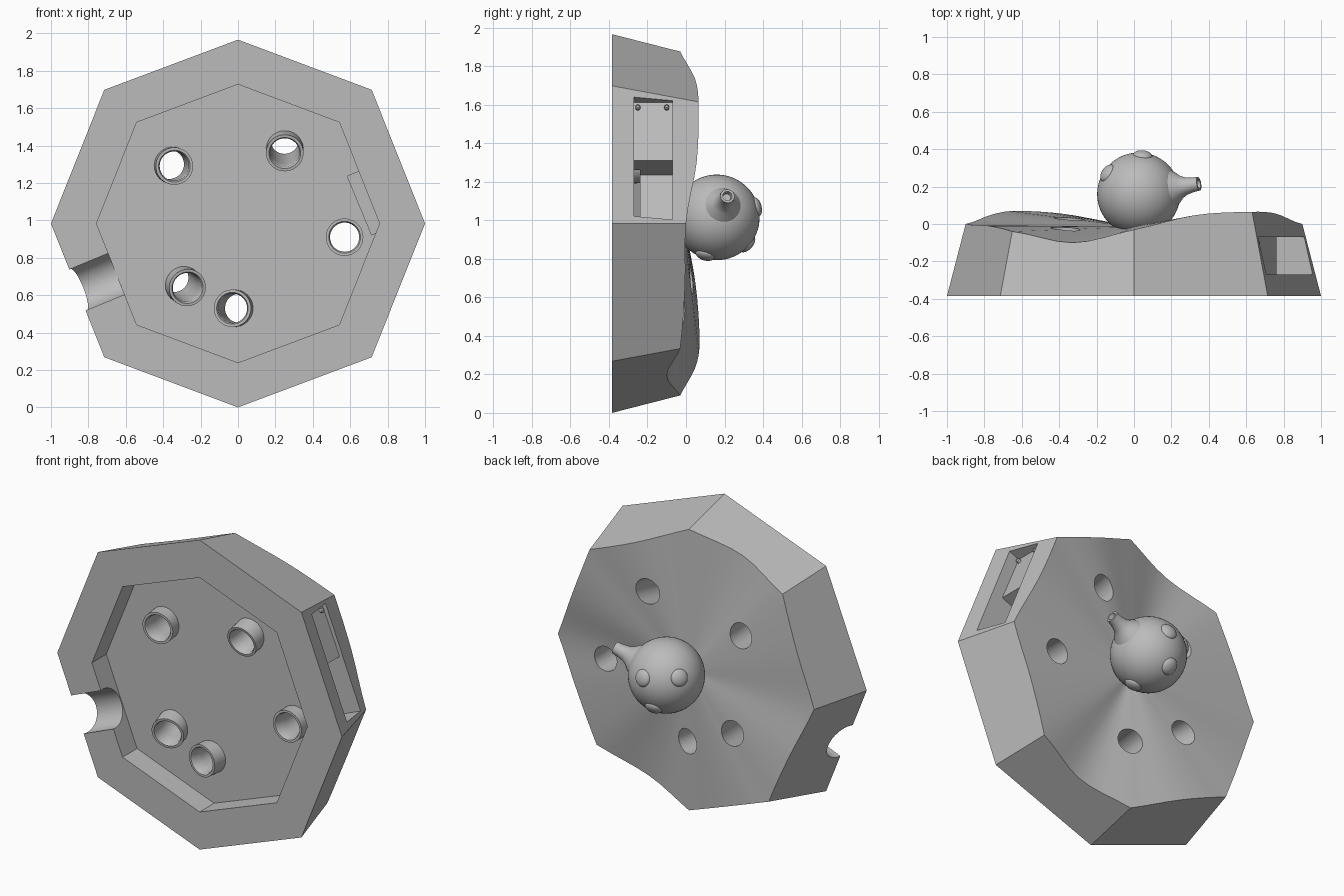
import bpy, bmesh, math
from mathutils import Vector

if "Cube" in bpy.data.objects:
    bpy.data.objects.remove(bpy.data.objects["Cube"])

grey = bpy.data.materials.new("plain_grey")
grey.use_nodes = True
grey.diffuse_color = (0.5, 0.5, 0.5, 1)
grey.node_tree.nodes["Principled BSDF"].inputs["Base Color"].default_value = (0.5, 0.5, 0.5, 1)

MID = 0.983      # height of the octagon centre
FRONT = -0.385   # flat front plane
FLOOR = -0.24    # floor of the front pocket


def finish(bm, name, smooth=True):
    bmesh.ops.remove_doubles(bm, verts=bm.verts, dist=1e-5)
    bmesh.ops.recalc_face_normals(bm, faces=bm.faces)
    mesh = bpy.data.meshes.new(name)
    bm.to_mesh(mesh)
    bm.free()
    mesh.materials.append(grey)
    ob = bpy.data.objects.new(name, mesh)
    bpy.context.collection.objects.link(ob)
    if smooth:
        shade(ob)
    return ob


def select(ob):
    bpy.ops.object.select_all(action='DESELECT')
    ob.select_set(True)
    bpy.context.view_layer.objects.active = ob


def shade(ob):
    select(ob)
    bpy.ops.object.shade_smooth_by_angle(angle=math.radians(32))


def lathe(name, origin, axis, profile, closed=False, sides=40):
    """Revolve (radius, distance) points around an axis."""
    axis = Vector(axis).normalized()
    rot = axis.to_track_quat('Z', 'Y')
    bm = bmesh.new()
    rings = []
    for r, h in profile:
        rings.append([bm.verts.new(Vector(origin) + rot @ Vector(
            (r * math.cos(math.tau * i / sides), r * math.sin(math.tau * i / sides), h)))
            for i in range(sides)])
    pairs = list(zip(rings, rings[1:]))
    if closed:
        pairs.append((rings[-1], rings[0]))
    for a, b in pairs:
        for i in range(sides):
            j = (i + 1) % sides
            bm.faces.new((a[i], a[j], b[j], b[i]))
    if not closed:
        bm.faces.new(rings[0])
        bm.faces.new(rings[-1])
    return finish(bm, name)


def corner(k, scale=1.0):
    """Corner of the octagon as an (x, z) vector about its centre."""
    r = 1.011 if k % 2 else (1.0 if k % 4 == 0 else 0.983)
    a = math.radians(45 * k)
    return Vector((math.cos(a), math.sin(a))) * r * scale


def prism(name, outline, y0, y1):
    bm = bmesh.new()
    a, b = [[bm.verts.new((p.x, y, MID + p.y)) for p in outline] for y in (y0, y1)]
    bm.faces.new(a)
    bm.faces.new(b)
    for i in range(len(a)):
        j = (i + 1) % len(a)
        bm.faces.new((a[i], a[j], b[j], b[i]))
    return finish(bm, name, False)


def cut(target, cutter):
    cutter.hide_render = True
    mod = target.modifiers.new("cut", 'BOOLEAN')
    mod.operation = 'DIFFERENCE'
    mod.solver = 'EXACT'
    mod.object = cutter
    select(target)
    bpy.ops.object.modifier_apply(modifier=mod.name)
    bpy.data.objects.remove(cutter)


# Wavy back height around the rim, every 22.5 degrees
RIM = [0, .055, .065, .045, -.03, -.1, -.04, -.01,
       0, .05, .07, .045, -.03, -.1, -.03, -.005]


def rim_height(p):
    t = (math.atan2(p.y, p.x) / math.tau * 16) % 16
    i, f = int(t), t % 1
    p0, p1, p2, p3 = [RIM[(i + k) % 16] for k in (-1, 0, 1, 2)]
    return p1 + 0.5 * f * (p2 - p0 + f * (2 * p0 - 5 * p1 + 4 * p2 - p3
                                          + f * (3 * (p1 - p2) + p3 - p0)))


# Octagonal base with tapered walls and a rolling back
STEPS, RINGS = 8, 18
bm = bmesh.new()
front = [bm.verts.new((corner(k).x, FRONT, MID + corner(k).y)) for k in range(8)]
bm.faces.new(front)
edge = [corner(k).lerp(corner(k + 1), s / STEPS) for k in range(8) for s in range(STEPS)]
count = len(edge)
rings = []
for n in range(1, RINGS + 1):
    f = n / RINGS
    ring = []
    for p in edge:
        h = rim_height(p)
        taper = 1 - 0.1 * (h - FRONT) / -FRONT
        ring.append(bm.verts.new((p.x * taper * f, h * f - 0.015 * (1 - f),
                                  MID + p.y * taper * f)))
    rings.append(ring)
hub = bm.verts.new((0, -0.015, MID))
for i in range(count):
    j = (i + 1) % count
    bm.faces.new((hub, rings[0][i], rings[0][j]))
    for a, b in zip(rings, rings[1:]):
        bm.faces.new((a[i], a[j], b[j], b[i]))
for k in range(8):
    strip = [rings[-1][(k * STEPS + s) % count] for s in range(STEPS + 1)]
    bm.faces.new([front[(k + 1) % 8], front[k]] + strip)
base = finish(bm, "octagon_base", False)

# Front pocket
cut(base, prism("pocket_cutter", [corner(k, 0.757) for k in range(8)], FRONT - 0.1, FLOOR))

# Cable groove through the lower wall
out = Vector((math.cos(math.radians(22.5)), math.sin(math.radians(22.5))))
along = Vector((-out.y, out.x))
cut(base, lathe("groove_cutter", (0, -0.365, MID), (-out.x, 0, -out.y),
                [(0.12, 0.68), (0.12, 1.1)]))


# Side slot: a shallow seat above a deep opening
def slot(n0, t0, t1):
    outline = [out * n + along * t for n, t in ((n0, t0), (1.1, t0), (1.1, t1), (n0, t1))]
    cut(base, prism("slot_cutter", outline, -0.27, -0.07))


slot(0.83, -0.33, 0.335)
slot(0.637, -0.33, 0.01)

# Screws in the slot seat
for y in (-0.25, -0.1):
    p = out * 0.82 + along * 0.305
    lathe("slot_screw", (p.x, y, MID + p.y), (out.x, 0, out.y),
          [(0.013, 0), (0.013, 0.025), (0.007, 0.032)], sides=16)

# Tilted sockets: x, z, and sideways drift towards the back
SOCKETS = [(-.34, 1.29, -.03, .01), (.25, 1.36, 0, .07), (.57, .91, 0, 0),
           (-.27, .64, -.07, .05), (-.03, .53, .04, 0)]
for x, z, dx, dz in SOCKETS:
    start, axis = (x, -0.32, z), (dx, 0.32, dz)
    cut(base, lathe("hole_cutter", start, axis, [(0.078, -0.1), (0.078, 0.6)]))
    lathe("socket_tube", start, axis,
          [(0.085, 0), (0.1, 0), (0.1, 0.1), (0.078, 0.1), (0.078, 0.012)], True)
shade(base)

# Round pot on the back
centre = Vector((0.025, 0.16, 1.015))
R = 0.222
arc = [math.pi * i / 32 for i in range(33)]
lathe("round_pot", centre, (0, 1, 0),
      [(R * math.sin(a), -R * math.cos(a)) for a in arc], True, 56)

# Flared spout with a hollow tip
lathe("spout", centre, (0.32, 0.055, 0.11),
      [(0.11, 0.17), (0.085, 0.215), (0.062, 0.24), (0.047, 0.27), (0.039, 0.31),
       (0.037, 0.345), (0.025, 0.345), (0.02, 0.32)])

# Low domed bumps
for d in ((.1, .95, .25), (-.78, .52, .33), (-.1, .75, -.65), (.3, -.28, -.9)):
    lathe("bump", centre, d,
          [(0.052 * math.sin(a), R - 0.01 - 0.028 * math.cos(a)) for a in arc[::2]], True)
